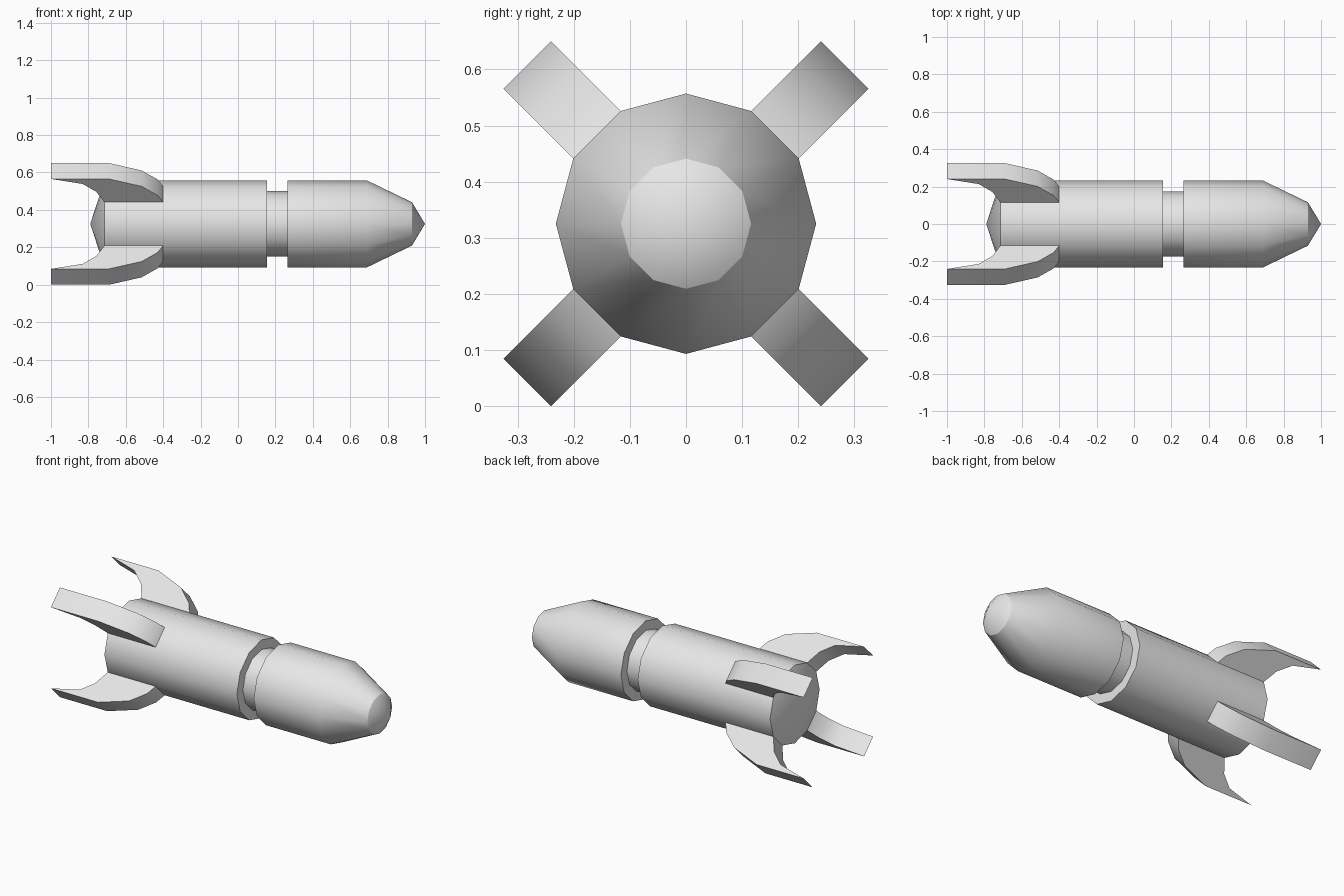
import bpy, bmesh
from math import radians, tau
from mathutils import Matrix, Vector

if "Cube" in bpy.data.objects:
    bpy.data.objects.remove(bpy.data.objects["Cube"])

AXIS_Z = 0.325   # height of the rocket's long axis
RADIUS = 0.232
SIDES = 12

grey = bpy.data.materials.new("light_grey")
grey.use_nodes = True
grey.diffuse_color = (0.8, 0.8, 0.8, 1)
grey.node_tree.nodes["Principled BSDF"].inputs["Base Color"].default_value = (0.8, 0.8, 0.8, 1)


def finish(bm, name):
    """Turn a bmesh into a smooth object whose hard edges stay sharp."""
    bmesh.ops.recalc_face_normals(bm, faces=bm.faces)
    mesh = bpy.data.meshes.new(name)
    bm.to_mesh(mesh)
    bm.free()
    mesh.materials.append(grey)
    mesh.shade_smooth()
    mesh.set_sharp_from_angle(angle=radians(32))
    obj = bpy.data.objects.new(name, mesh)
    obj.location.z = AXIS_Z
    bpy.context.collection.objects.link(obj)
    return obj


def lathe(name, profile):
    """Spin an (x, radius) profile round the long axis."""
    bm = bmesh.new()
    verts = [bm.verts.new((x, 0, r)) for x, r in profile]
    edges = [bm.edges.new(pair) for pair in zip(verts, verts[1:])]
    bmesh.ops.spin(bm, geom=verts + edges, cent=(0, 0, 0), axis=(1, 0, 0),
                   angle=tau, steps=SIDES)
    bmesh.ops.remove_doubles(bm, verts=bm.verts, dist=0.0005)
    return finish(bm, name)


def fin(name, outline, thickness, angle):
    """Extrude an (x, radius) outline and turn it round the long axis."""
    bm = bmesh.new()
    side = bm.faces.new([bm.verts.new((x, -thickness / 2, r)) for x, r in outline])
    out = bmesh.ops.extrude_face_region(bm, geom=[side])
    moved = [v for v in out["geom"] if isinstance(v, bmesh.types.BMVert)]
    bmesh.ops.translate(bm, verts=moved, vec=Vector((0, thickness, 0)))
    bmesh.ops.transform(bm, matrix=Matrix.Rotation(radians(angle), 4, "X"), verts=bm.verts)
    return finish(bm, name)


# Hull: rear body with a shallow cone end, recessed neck, tapered nose
lathe("body", [(-0.79, 0), (-0.714, RADIUS), (0.155, RADIUS), (0.155, 0)])
lathe("neck", [(0.14, 0), (0.14, 0.175), (0.28, 0.175), (0.28, 0)])
lathe("nose", [(0.265, 0), (0.265, RADIUS), (0.69, RADIUS), (0.93, 0.116), (1.0, 0)])

# Four swept fins, each as wide as one hull facet
fin_outline = [(-0.40, 0.224), (-0.43, 0.276), (-0.515, 0.344), (-0.69, 0.40),
               (-1.0, 0.40), (-0.83, 0.362), (-0.757, 0.302), (-0.714, 0.224)]
for label, angle in (("upper_left", 45), ("lower_left", 135),
                     ("lower_right", 225), ("upper_right", 315)):
    fin("fin_" + label, fin_outline, 0.12, angle)
